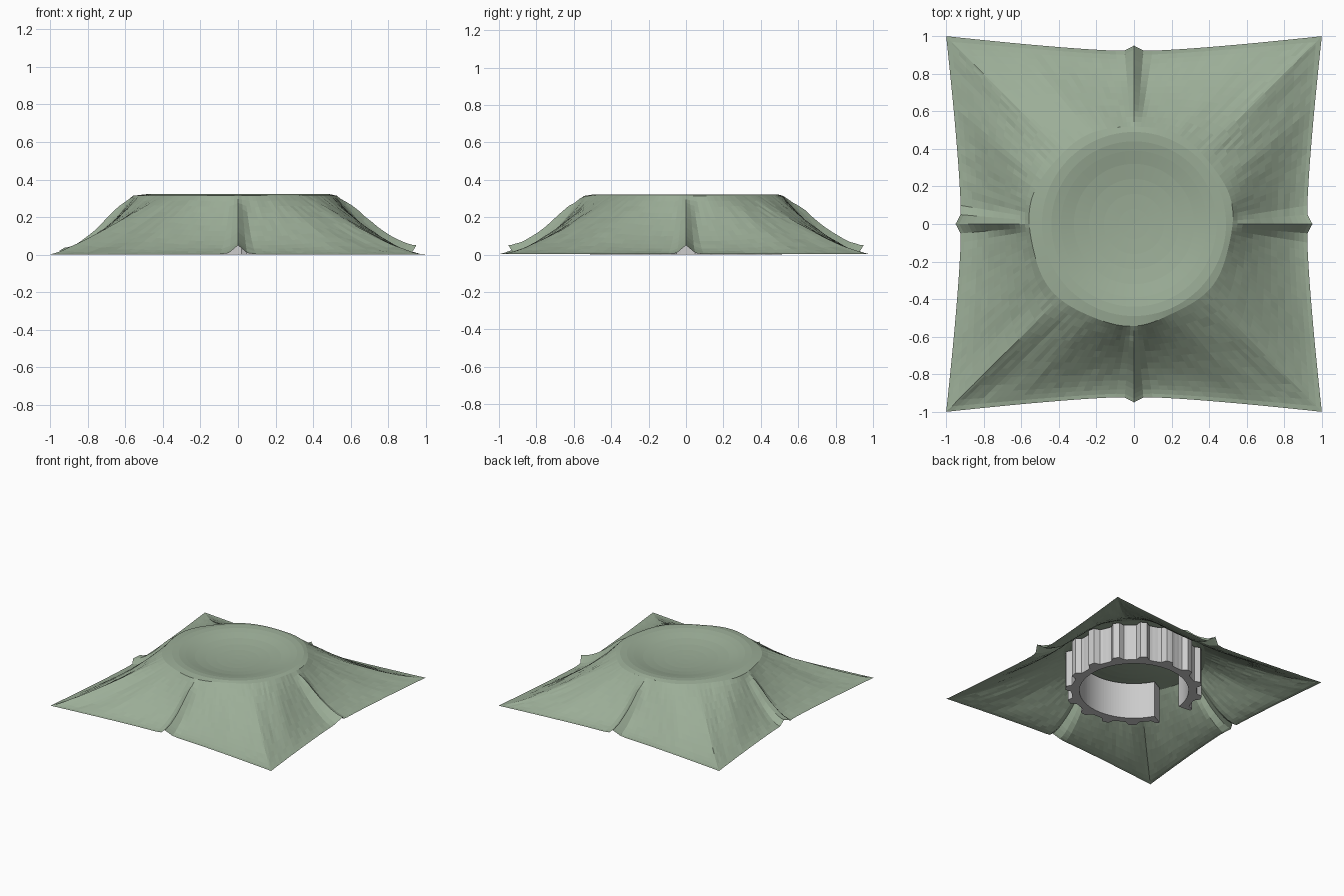
import bpy, bmesh, math, random

if "Cube" in bpy.data.objects:
    bpy.data.objects.remove(bpy.data.objects["Cube"])

random.seed(4)
H = 0.314


def interp(pts, x):
    for (a, b), (c, d) in zip(pts, pts[1:]):
        if x <= c:
            return b + (d - b) * (x - a) / (c - a)
    return pts[-1][1]


def finish(bm, name):
    bmesh.ops.recalc_face_normals(bm, faces=bm.faces)
    me = bpy.data.meshes.new(name)
    bm.to_mesh(me)
    bm.free()
    ob = bpy.data.objects.new(name, me)
    bpy.context.collection.objects.link(ob)
    return ob


def rim_radius(a):
    """Slightly uneven rim, fuller on the left and front-left."""
    bulge = max(0, math.cos(a - math.radians(200)))
    return 0.525 + 0.035 * bulge + 0.007 * math.sin(7 * a)


def boundary(d1):
    """Distance from centre to cloth edge, d1 = angle from the diagonal."""
    t = math.tan(math.pi / 4 - abs(d1))
    edge = 0.92 + 0.08 * t ** 1.5 + 0.03 * max(0, 1 - t / 0.06)
    return edge * math.hypot(1, t)


def cloth_point(k, d0, s):
    """Point on the skirt: quadrant k, rim angle d0 from diagonal, s = 0 rim .. 1 edge."""
    q = math.pi / 4
    a0 = k * math.pi / 2 + q + d0
    d1 = math.copysign(q * (abs(d0) / q) ** 1.6, d0)
    a1 = k * math.pi / 2 + q + d1
    r0, r1 = rim_radius(a0), boundary(d1)
    x = r0 * math.cos(a0) * (1 - s) + r1 * math.cos(a1) * s
    y = r0 * math.sin(a0) * (1 - s) + r1 * math.sin(a1) * s
    # ridges running to the corners, hollows beside the mid-side folds
    ridge = 1.15 if k == 2 else 1.4
    deg = abs(math.degrees(d0))
    power = interp([(0, ridge), (10, 1.45), (20, 1.33), (32, 1.55), (45, 1.6)], deg)
    z = H * (1 - s) ** power
    # pinched fold on each side, leaning over on the left
    side = abs(y - 0.035 * s) if x < -0.5 and abs(y) < 0.3 else min(abs(x), abs(y))
    z += 0.05 * min(1, s * 4) * max(0, 1 - side / 0.06)
    if 0.05 < s < 0.95:
        z += random.uniform(-0.002, 0.002)
    return (x, y, max(z, 0.002))


# Cloth: shallow dish inside the rim, draped skirt outside
M = 46
N = 4 * M
bm = bmesh.new()
dish = [(0.08, 0.267), (0.16, 0.271), (0.24, 0.279), (0.32, 0.292), (0.39, 0.309),
        (0.44, 0.319), (0.49, 0.322)]
rings = []
for r, z in dish:
    rings.append([bm.verts.new((r * math.cos(2 * math.pi * i / N),
                                r * math.sin(2 * math.pi * i / N), z)) for i in range(N)])
for s in [0, .06, .13, .2, .28, .36, .44, .52, .6, .68, .76, .83, .89, .95, 1]:
    ring = [bm.verts.new(cloth_point(k, math.radians(-45 + 90 * i / M), s))
            for k in range(4) for i in range(M)]
    rings.append(ring)
centre = bm.verts.new((0, 0, 0.265))
for i in range(N):
    j = (i + 1) % N
    bm.faces.new((centre, rings[0][i], rings[0][j]))
    for a, b in zip(rings, rings[1:]):
        bm.faces.new((a[i], b[i], b[j], a[j]))
cloth = finish(bm, "draped_cloth")
mat = bpy.data.materials.new("sage_cloth")
mat.diffuse_color = (0.33, 0.42, 0.31, 1)
mat.use_nodes = True
mat.node_tree.nodes["Principled BSDF"].inputs["Base Color"].default_value = mat.diffuse_color
cloth.data.materials.append(mat)

# Toothed open ring standing under the cloth
TOP = 0.3
START, END = math.radians(-152), math.radians(175)
outer, inner = [], []
steps = 14 * 8
for i in range(steps + 1):
    a = START + (END - START) * i / steps
    r = (0.515, 0.515, 0.475, 0.47, 0.47, 0.47, 0.475, 0.515)[i % 8]
    outer.append((r * math.cos(a), r * math.sin(a)))
    inner.append((0.41 * math.cos(a), 0.41 * math.sin(a)))
bm = bmesh.new()
rows = [[bm.verts.new((x, y, z)) for x, y in pts]
        for pts, z in ((outer, 0), (outer, TOP), (inner, TOP), (inner, 0))]
for a, b in zip(rows, rows[1:] + rows[:1]):
    for i in range(steps):
        bm.faces.new((a[i], a[i + 1], b[i + 1], b[i]))
for e in (0, -1):
    bm.faces.new([row[e] for row in rows])
finish(bm, "toothed_ring")
